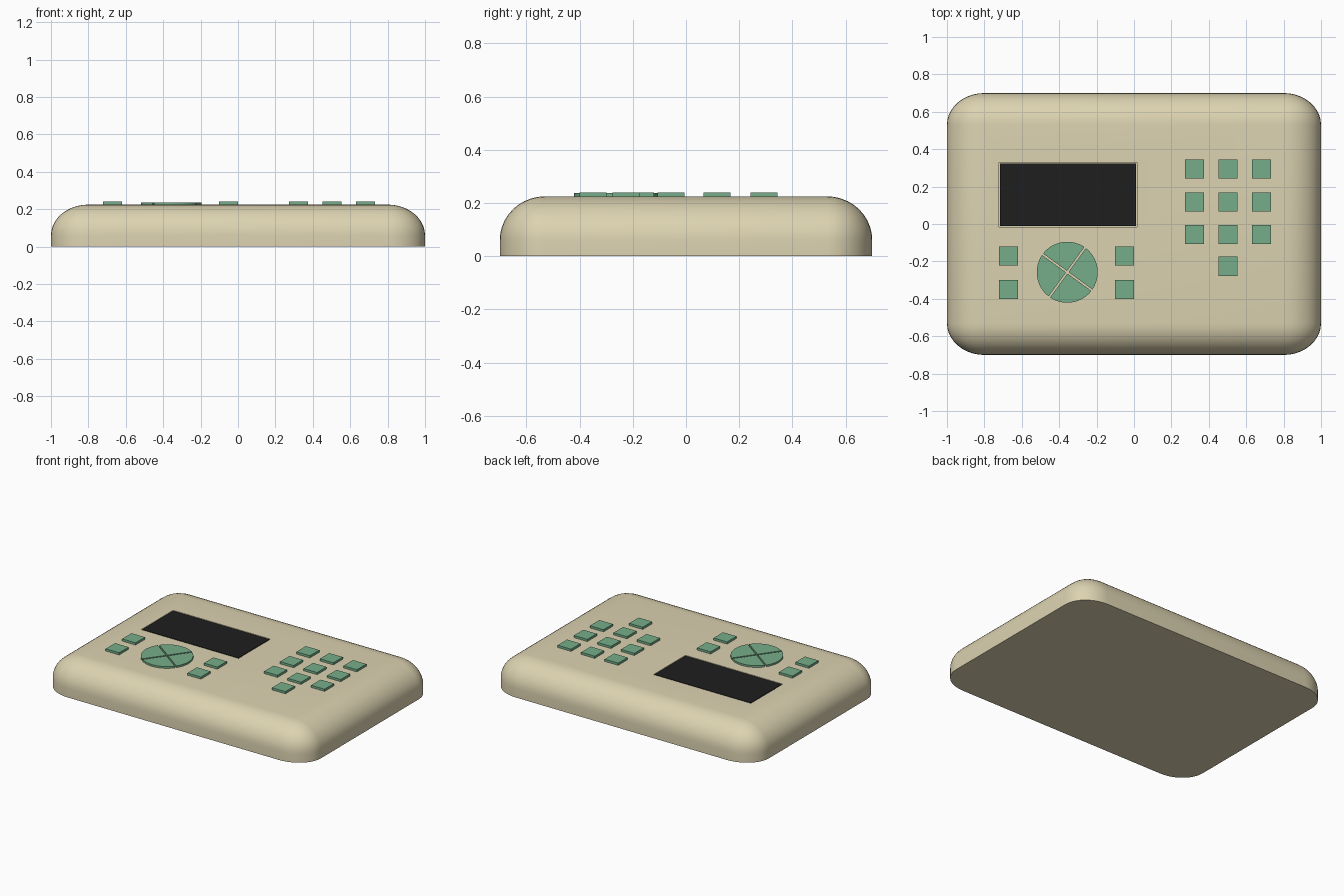
import bpy, bmesh
from math import cos, sin, pi, asin, radians

if "Cube" in bpy.data.objects:
    bpy.data.objects.remove(bpy.data.objects["Cube"])


def material(name, color):
    m = bpy.data.materials.new(name)
    m.diffuse_color = (*color, 1)
    m.use_nodes = True
    m.node_tree.nodes["Principled BSDF"].inputs["Base Color"].default_value = m.diffuse_color
    return m


CASE = material("cream_plastic", (0.72, 0.65, 0.44))
KEY = material("green_rubber", (0.18, 0.42, 0.25))
GLASS = material("black_glass", (0.013, 0.013, 0.013))


def add_object(name, bm, mat):
    bmesh.ops.recalc_face_normals(bm, faces=bm.faces[:])
    mesh = bpy.data.meshes.new(name)
    bm.to_mesh(mesh)
    bm.free()
    obj = bpy.data.objects.new(name, mesh)
    bpy.context.collection.objects.link(obj)
    mesh.materials.append(mat)
    return obj


def prism(name, outline, z0, z1, mat):
    bm = bmesh.new()
    base = bm.faces.new([bm.verts.new((x, y, z0)) for x, y in outline])
    top = bmesh.ops.extrude_face_region(bm, geom=[base])["geom"]
    for v in (g for g in top if isinstance(g, bmesh.types.BMVert)):
        v.co.z = z1
    return add_object(name, bm, mat)


def rect(x0, x1, y0, y1):
    return [(x0, y0), (x1, y0), (x1, y1), (x0, y1)]


# Case: box measured in corner radii, bevelled evenly, then scaled to size
W, D, H = 2.0, 1.4, 0.225
RX, RY, RZ = 0.20, 0.17, 0.165
bm = bmesh.new()
bmesh.ops.create_cube(bm, size=1)
for v in bm.verts:
    v.co = (v.co.x * W / RX, v.co.y * D / RY, (v.co.z + 0.5) * H / RZ)
edges = [e for e in bm.edges if any(v.co.z > 0.01 for v in e.verts)]
bmesh.ops.bevel(bm, geom=edges, offset=1, offset_type='OFFSET', segments=10,
                profile=0.5, affect='EDGES', clamp_overlap=False)
bmesh.ops.scale(bm, vec=(RX, RY, RZ), verts=bm.verts[:])
case = add_object("case", bm, CASE)

# Shallow screen recess
cutter = prism("screen_recess_cutter", rect(-0.722, 0.016, -0.017, 0.329),
               H - 0.012, H + 0.1, CASE)
cutter.hide_render = True
cutter.hide_set(True)
cut = case.modifiers.new("screen_recess", 'BOOLEAN')
cut.operation = 'DIFFERENCE'
cut.solver = 'EXACT'
cut.object = cutter

bpy.context.view_layer.objects.active = case
case.select_set(True)
bpy.ops.object.modifier_apply(modifier=cut.name)
bpy.ops.object.shade_smooth_by_angle(angle=radians(35))
case.select_set(False)
bpy.data.objects.remove(cutter)

# Screen
prism("screen", rect(-0.717, 0.011, -0.011, 0.323), H - 0.012, H, GLASS)


# Square keys: number pad and the four beside the dial
def square_key(name, x, y, half=0.051):
    prism(name, rect(x - half, x + half, y - half, y + half), H - 0.01, 0.24, KEY)


for y in (0.293, 0.117, -0.057):
    for x in (0.324, 0.502, 0.681):
        square_key("number_key", x, y)
square_key("number_key", 0.502, -0.226)
for x in (-0.671, -0.051):
    for y in (-0.172, -0.35):
        square_key("function_key", x, y)

# Round navigation pad split into four quarters by thin gaps
CX, CY, R, GAP = -0.357, -0.258, 0.163, 0.005
a0 = asin(GAP / R)
for q in range(4):
    turn = radians(54) + q * pi / 2
    pts = [(GAP, GAP)]
    for i in range(17):
        a = a0 + (pi / 2 - 2 * a0) * i / 16
        pts.append((R * cos(a), R * sin(a)))
    outline = [(CX + x * cos(turn) - y * sin(turn),
                CY + x * sin(turn) + y * cos(turn)) for x, y in pts]
    key = prism("navigation_key", outline, H - 0.01, 0.237, KEY)
    key.select_set(True)
    bpy.context.view_layer.objects.active = key
    bpy.ops.object.shade_smooth_by_angle(angle=radians(30))
    key.select_set(False)
